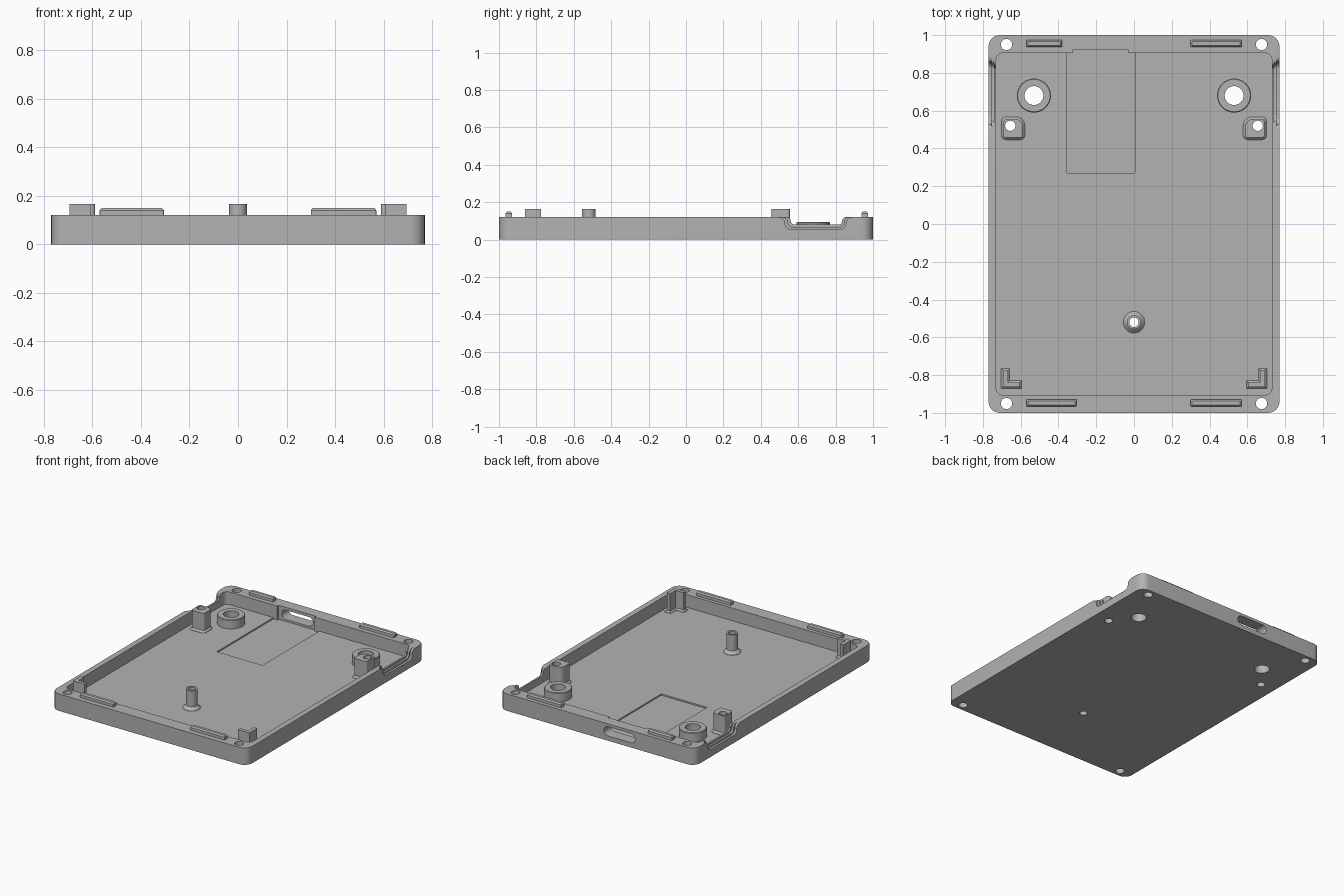
import bpy, bmesh, math
from mathutils import Matrix

if "Cube" in bpy.data.objects:
    bpy.data.objects.remove(bpy.data.objects["Cube"], do_unlink=True)

grey = bpy.data.materials.new("plain grey")
grey.use_nodes = True
COLOUR = (0.45, 0.45, 0.45, 1)
grey.diffuse_color = COLOUR
grey.node_tree.nodes["Principled BSDF"].inputs["Base Color"].default_value = COLOUR

WALL, FLOOR, TALL = 0.12, 0.03, 0.165
AXES = {"z": Matrix.Identity(4),
        "x": Matrix(((0, 0, 1, 0), (1, 0, 0, 0), (0, 1, 0, 0), (0, 0, 0, 1))),
        "y": Matrix(((1, 0, 0, 0), (0, 0, 1, 0), (0, 1, 0, 0), (0, 0, 0, 1)))}


def arc(cx, cy, r, a0, a1, n=8):
    return [(cx + r * math.cos(math.radians(a0 + (a1 - a0) * i / n)),
             cy + r * math.sin(math.radians(a0 + (a1 - a0) * i / n))) for i in range(n + 1)]


def circle(x, y, r, n=40):
    return arc(x, y, r, 0, 360, n)[:-1]


def rounded(x0, x1, y0, y1, r):
    """Rounded rectangle; r is one radius or four, starting top right, anticlockwise."""
    a, b, c, d = r if isinstance(r, tuple) else (r,) * 4
    return (arc(x1 - a, y1 - a, a, 0, 90) + arc(x0 + b, y1 - b, b, 90, 180)
            + arc(x0 + c, y0 + c, c, 180, 270) + arc(x1 - d, y0 + d, d, 270, 360))


def loft(name, rings, axis="z"):
    """Solid through a stack of (outline, height) rings."""
    bm = bmesh.new()
    rows = [[bm.verts.new((x, y, h)) for x, y in pts] for pts, h in rings]
    for low, high in zip(rows, rows[1:]):
        for i in range(len(low)):
            j = (i + 1) % len(low)
            bm.faces.new((low[i], low[j], high[j], high[i]))
    bm.faces.new(rows[0][::-1])
    bm.faces.new(rows[-1])
    bm.transform(AXES[axis])
    bmesh.ops.recalc_face_normals(bm, faces=bm.faces)
    mesh = bpy.data.meshes.new(name)
    bm.to_mesh(mesh)
    bm.free()
    mesh.materials.append(grey)
    ob = bpy.data.objects.new(name, mesh)
    bpy.context.collection.objects.link(ob)
    return ob


def cut(ob, pts, h0, h1, axis="z"):
    cutter = loft("cutter", [(pts, h0), (pts, h1)], axis)
    cutter.hide_render = True
    mod = ob.modifiers.new("cut", "BOOLEAN")
    mod.operation, mod.solver, mod.object = "DIFFERENCE", "EXACT", cutter
    bpy.context.view_layer.objects.active = ob
    bpy.ops.object.modifier_apply(modifier=mod.name)
    bpy.data.objects.remove(cutter, do_unlink=True)


def finish(ob):
    bpy.ops.object.select_all(action="DESELECT")
    ob.select_set(True)
    bpy.context.view_layer.objects.active = ob
    bpy.ops.object.shade_smooth_by_angle(angle=math.radians(30))


def side_profile(y0, y1, z):
    """Shallow scoop with flared lips, as (y, z) points."""
    r = (WALL - z) / 2
    return (arc(y0 - r, z + r, r, 90, 0) + arc(y0 + r, z + r, r, 180, 270)
            + arc(y1 - r, z + r, r, 270, 360) + arc(y1 + r, z + r, r, 180, 90)
            + [(y1 + r, 0.3), (y0 - r, 0.3)])


# Tray: outer block, cavity, sunken floor panel and port opening
tray = loft("tray", [(rounded(-0.77, 0.77, -1, 1, 0.06), 0),
                     (rounded(-0.77, 0.77, -1, 1, 0.06), WALL)])
cut(tray, rounded(-0.73, 0.73, -0.905, 0.905, 0.035), FLOOR, 0.3)
cut(tray, [(-0.355, 0.27), (0.005, 0.27), (0.005, 0.905), (-0.355, 0.905)], 0.02, 0.1)
cut(tray, [(-0.325, 0.85), (-0.03, 0.85), (-0.03, 0.92), (-0.325, 0.92)], 0.02, 0.3)
cut(tray, rounded(-0.30, -0.055, 0.034, 0.10, 0.0325), 0.88, 1.1, "y")

for s in (-1, 1):
    # Stepped scoops in the side walls
    for x, y0, y1, z in ((0.70, 0.56, 0.835, 0.08), (0.742, 0.545, 0.845, 0.067),
                         (0.755, 0.53, 0.855, 0.054)):
        cut(tray, side_profile(y0, y1, z), *sorted((s * x, s * 0.85)), "x")
    # Screw holes
    for x, y, r in ((0.675, 0.95, 0.03), (0.675, -0.95, 0.03),
                    (0.53, 0.68, 0.05), (0.655, 0.52, 0.027)):
        cut(tray, circle(s * x, y, r), -0.1, 0.3)
cut(tray, circle(0, -0.52, 0.025), -0.1, 0.3)
finish(tray)

# Locating ridges on the end walls
for name, x0, x1, y in (("front_right_ridge", -0.57, -0.305, -0.947),
                        ("front_left_ridge", 0.30, 0.57, -0.947),
                        ("back_right_ridge", -0.57, -0.38, 0.955),
                        ("back_left_ridge", 0.30, 0.57, 0.955)):
    base = rounded(x0, x1, y - 0.018, y + 0.018, 0.003)
    top = rounded(x0 + 0.008, x1 - 0.008, y - 0.01, y + 0.01, 0.003)
    finish(loft(name, [(base, WALL - 0.005), (base, 0.14), (top, 0.149)]))

for s, side in ((-1, "right"), (1, "left")):
    # Ring bosses
    boss = loft(side + "_ring_boss", [(circle(s * 0.53, 0.68, 0.09), FLOOR - 0.005),
                                      (circle(s * 0.53, 0.68, 0.09), 0.09),
                                      (circle(s * 0.53, 0.68, 0.086), 0.094)])
    cut(boss, circle(s * 0.53, 0.68, 0.05), -0.1, 0.3)
    finish(boss)

    # Square screw posts with a flared foot
    radii = (0.012, 0.035, 0.012, 0.012) if s > 0 else (0.035, 0.012, 0.012, 0.012)

    def post_outline(g):
        x0, x1 = sorted((s * (0.59 - g), s * (0.69 + g)))
        return rounded(x0, x1, 0.458 - g, 0.555 + g, tuple(r + g for r in radii))
    post = loft(side + "_screw_post", [(post_outline(0.012), FLOOR - 0.005),
                                       (post_outline(0.012), FLOOR + 0.002),
                                       (post_outline(0), FLOOR + 0.014),
                                       (post_outline(0), TALL)])
    cut(post, circle(s * 0.655, 0.52, 0.027), -0.1, 0.3)
    finish(post)

    # Corner brackets with a flared foot
    def bracket_outline(g):
        a, b, c = 0.694 + g, 0.668 - g, 0.605 - g
        lo, mid, hi = -0.862 - g, -0.838 + g, -0.775 + g
        return [(s * x, y) for x, y in ((a, lo), (c, lo), (c, mid), (b, mid), (b, hi), (a, hi))]
    finish(loft(side + "_corner_bracket", [(bracket_outline(0.01), FLOOR - 0.005),
                                           (bracket_outline(0.01), FLOOR + 0.002),
                                           (bracket_outline(0), FLOOR + 0.012),
                                           (bracket_outline(0), TALL)]))

# Round centre post with a flared foot
centre = loft("centre_post", [(circle(0, -0.52, r), z) for r, z in (
    (0.057, FLOOR - 0.005), (0.057, FLOOR + 0.002), (0.037, FLOOR + 0.022), (0.037, TALL))])
cut(centre, circle(0, -0.52, 0.025), -0.1, 0.3)
finish(centre)
